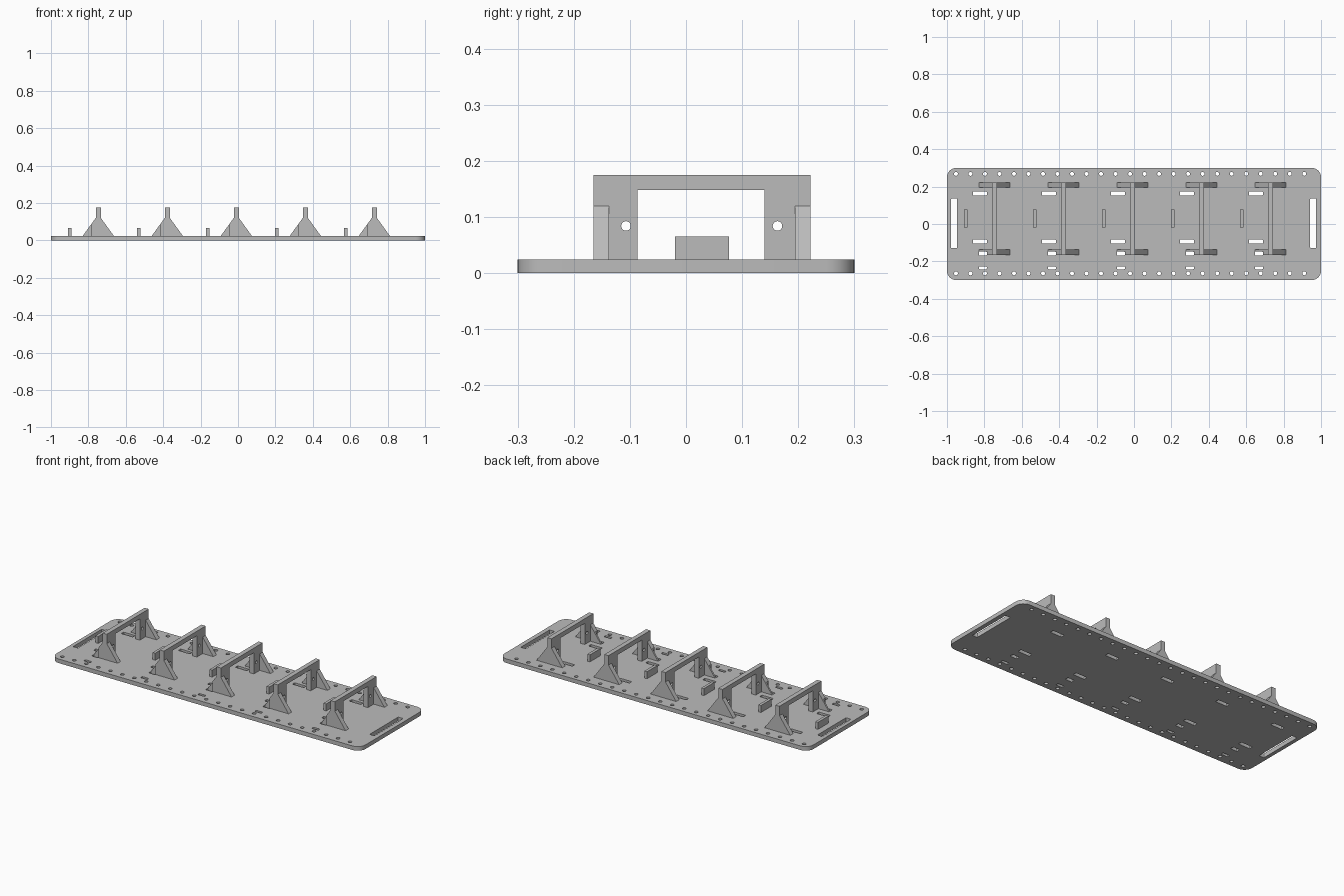
import bpy, bmesh
from math import cos, sin, pi, radians
from mathutils import Matrix

cube = bpy.data.objects.get("Cube")
if cube:
    bpy.data.objects.remove(cube)

grey = bpy.data.materials.new("plain grey")
grey.use_nodes = True
grey.diffuse_color = (0.5, 0.5, 0.5, 1)
grey.node_tree.nodes["Principled BSDF"].inputs["Base Color"].default_value = (0.5, 0.5, 0.5, 1)

# Each axis set maps (u, v, depth) to x, y, z
FLAT = Matrix.Identity(3)
ACROSS = Matrix(((0, 0, 1), (1, 0, 0), (0, 1, 0)))    # u = y, v = z, depth along x
ALONG = Matrix(((1, 0, 0), (0, 0, -1), (0, 1, 0)))    # u = x, v = z, depth along y


def circle(u, v, r, n=20):
    return [(u + r * cos(2 * pi * i / n), v + r * sin(2 * pi * i / n)) for i in range(n)]


def rect(u0, u1, v0, v1, r=0.0, n=6):
    """Rectangle outline with optional rounded corners."""
    if not r:
        return [(u0, v0), (u1, v0), (u1, v1), (u0, v1)]
    pts = []
    centres = [(u1 - r, v1 - r), (u0 + r, v1 - r), (u0 + r, v0 + r), (u1 - r, v0 + r)]
    for q, (cu, cv) in enumerate(centres):
        for i in range(n + 1):
            a = (q + i / n) * pi / 2
            pts.append((cu + r * cos(a), cv + r * sin(a)))
    return pts


def slab(name, outlines, lo, hi, axes):
    """Extrude a filled profile (first outline) with holes (the others) from lo to hi."""
    curve = bpy.data.curves.new(name, 'CURVE')
    curve.dimensions = '2D'
    curve.fill_mode = 'BOTH'
    curve.extrude = (hi - lo) / 2
    for pts in outlines:
        s = curve.splines.new('POLY')
        s.points.add(len(pts) - 1)
        for p, (u, v) in zip(s.points, pts):
            p.co = (u, v, 0, 1)
        s.use_cyclic_u = True
    temp = bpy.data.objects.new(name + " outline", curve)
    bpy.context.collection.objects.link(temp)
    dg = bpy.context.evaluated_depsgraph_get()
    mesh = bpy.data.meshes.new_from_object(temp.evaluated_get(dg))
    bpy.data.objects.remove(temp)
    bpy.data.curves.remove(curve)

    bm = bmesh.new()
    bm.from_mesh(mesh)
    bmesh.ops.remove_doubles(bm, verts=bm.verts, dist=1e-5)
    bmesh.ops.recalc_face_normals(bm, faces=bm.faces)
    shift = axes.col[2] * ((hi + lo) / 2)
    if axes is ALONG:                      # depth axis points to -y here
        shift = -shift
    bm.transform(Matrix.Translation(shift) @ axes.to_4x4())
    for f in bm.faces:
        f.smooth = False
        f.material_index = 0
    bm.to_mesh(mesh)
    bm.free()
    mesh.name = name
    mesh.materials.clear()
    mesh.materials.append(grey)
    ob = bpy.data.objects.new(name, mesh)
    bpy.context.collection.objects.link(ob)
    bpy.ops.object.select_all(action='DESELECT')
    ob.select_set(True)
    bpy.context.view_layer.objects.active = ob
    bpy.ops.object.shade_smooth_by_angle(angle=radians(30))
    return ob


TOP = 0.024                                # top of the base plate
PITCH = 0.369
stations = [-0.747 + PITCH * i for i in range(5)]

# Base plate with edge holes, end slots and slots beside each frame
outlines = [rect(-1, 1, -0.3, 0.3, 0.05)]
for y in (0.268, -0.264):
    outlines += [circle(-0.952 + 0.0776 * i, y, 0.0105, 16) for i in range(25)]
outlines += [rect(x, x + 0.032, -0.129, 0.136, 0.004, 3) for x in (-0.978, 0.942)]
for x in stations:
    right = x - 0.040
    for length, y0, y1 in ((0.075, 0.152, 0.174), (0.075, -0.105, -0.083),
                           (0.043, -0.168, -0.147), (0.043, -0.242, -0.226)):
        outlines.append(rect(right - length, right, y0, y1, 0.004, 3))
slab("base_plate", outlines, 0, TOP, FLAT)

# Frames, braces and stops
Y0, Y1, HALF = -0.165, 0.222, 0.0135
FOOT, BRACE_TOP, THICK = 0.083, 0.12, 0.028
portal = [(Y0, TOP), (-0.086, TOP), (-0.086, 0.148), (0.14, 0.148),
          (0.14, TOP), (Y1, TOP), (Y1, 0.175), (Y0, 0.175)]
for n, x in enumerate(stations, 1):
    slab(f"frame_{n}", [portal, circle(-0.107, 0.084, 0.0085), circle(0.163, 0.084, 0.0085)],
         x - HALF, x + HALF, ACROSS)

    def brace(side):
        return [(x + side * FOOT, TOP), (x + side * HALF, TOP), (x + side * HALF, BRACE_TOP)]

    slab(f"right_brace_back_{n}", [brace(-1)], Y1 - THICK, Y1, ALONG)
    slab(f"left_brace_back_{n}", [brace(1)], Y1 - THICK, Y1, ALONG)
    slab(f"left_brace_front_{n}", [brace(1)], Y0, Y0 + THICK, ALONG)

    # The front brace on this side is notched above the slot
    slab(f"right_brace_front_{n}", [brace(-1)], -0.147, Y0 + THICK, ALONG)
    cut = x - 0.040
    rise = TOP + (BRACE_TOP - TOP) * (FOOT - 0.040) / (FOOT - HALF)
    slab(f"right_brace_notch_{n}",
         [[(cut, TOP), (x - HALF, TOP), (x - HALF, BRACE_TOP), (cut, rise)]],
         Y0, -0.147, ALONG)

    slab(f"stop_{n}", [rect(-0.02, 0.077, TOP, 0.065)], x - 0.161, x - 0.144, ACROSS)
